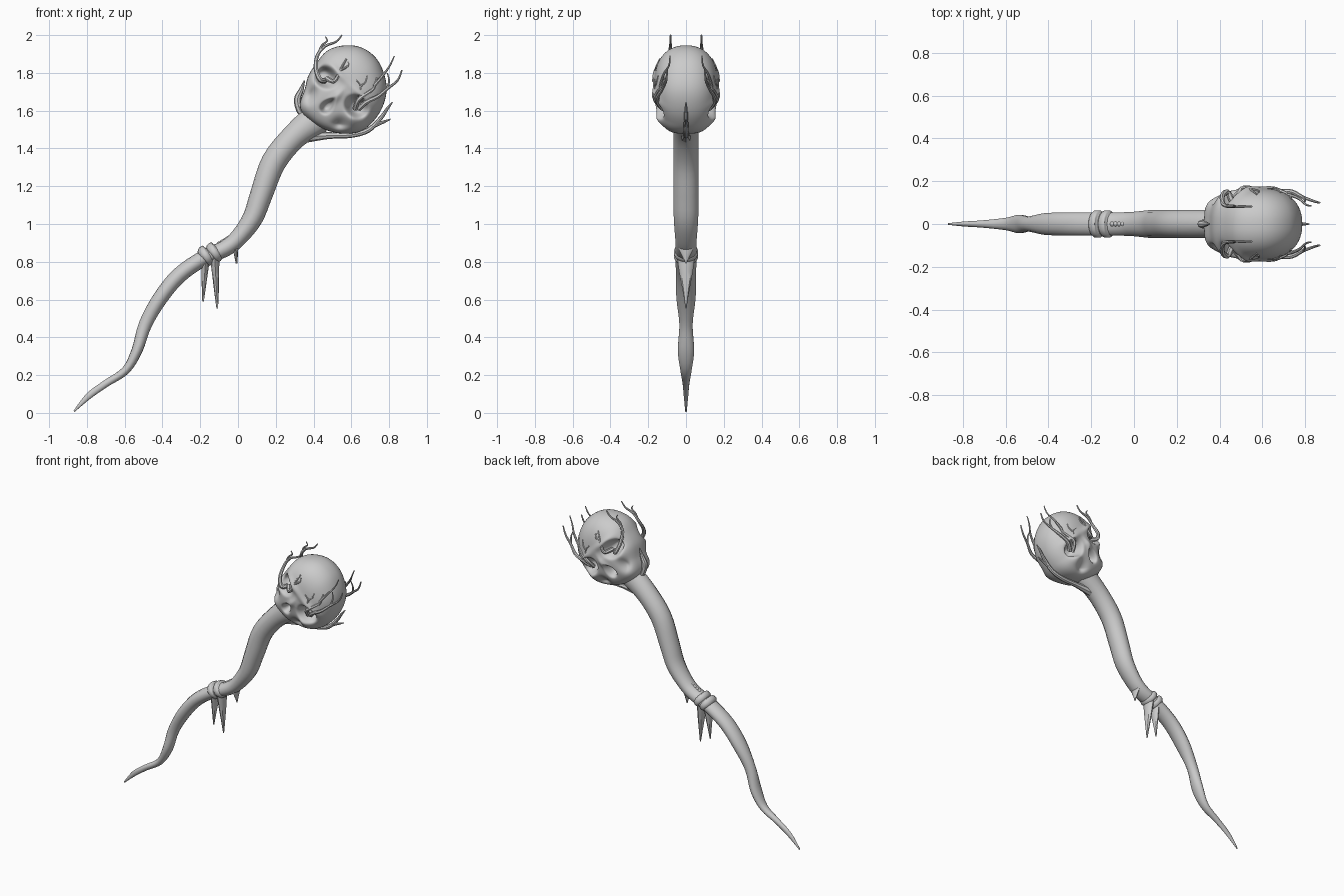
import bpy, bmesh, math
from mathutils import Vector

if "Cube" in bpy.data.objects:
    bpy.data.objects.remove(bpy.data.objects["Cube"])


def spline(pts, steps, closed=False):
    """Catmull-Rom interpolation of tuples of any length."""
    n, out = len(pts), []
    for i in range(n if closed else n - 1):
        ids = [i - 1, i, i + 1, i + 2]
        a, b, c, d = [pts[k % n] if closed else pts[max(0, min(n - 1, k))] for k in ids]
        for s in range(steps):
            t = s / steps
            out.append(tuple(0.5 * (2 * q + (r - p) * t + (2 * p - 5 * q + 4 * r - w) * t * t
                                    + (3 * q - p - 3 * r + w) * t ** 3)
                             for p, q, r, w in zip(a, b, c, d)))
    if not closed:
        out.append(tuple(pts[-1]))
    return out


def finish(name, bm, mirror=False, angle=40):
    bmesh.ops.recalc_face_normals(bm, faces=bm.faces)
    me = bpy.data.meshes.new(name)
    bm.to_mesh(me)
    bm.free()
    ob = bpy.data.objects.new(name, me)
    bpy.context.collection.objects.link(ob)
    bpy.ops.object.select_all(action='DESELECT')
    ob.select_set(True)
    bpy.context.view_layer.objects.active = ob
    bpy.ops.object.shade_smooth_by_angle(angle=math.radians(angle))
    if mirror:
        m = ob.modifiers.new("mirror", 'MIRROR')
        m.use_axis = (False, True, False)
        m.merge_threshold = 0.0005
    return ob


def tube(name, pts, sides=8, steps=4, mirror=False):
    """Tapered tube through (x, y, z, radius in plane, radius along y)."""
    pts = [p if len(p) == 5 else p + (p[3],) for p in pts]
    path = spline(pts, steps)
    bm, rings = bmesh.new(), []
    for i, p in enumerate(path):
        a, b = path[max(0, i - 1)], path[min(len(path) - 1, i + 1)]
        t = (Vector(b[:3]) - Vector(a[:3])).normalized()
        u = t.cross(Vector((0, 1, 0))).normalized()
        v = u.cross(t)
        rings.append([bm.verts.new(Vector(p[:3])
                      + u * max(p[3], .001) * math.cos(k * math.tau / sides)
                      + v * max(p[4], .001) * math.sin(k * math.tau / sides)) for k in range(sides)])
    for r, s in zip(rings, rings[1:]):
        for k in range(sides):
            j = (k + 1) % sides
            bm.faces.new((r[k], r[j], s[j], s[k]))
    bm.faces.new(rings[0])
    bm.faces.new(rings[-1])
    return finish(name, bm, mirror)


# Skull: a relief over a polar outline, mirrored so both sides carry a face
CX, CZ = 0.56, 1.71
RADII = [.227, .23, .24, .243, .235, .225, .203, .202, .208, .25, .24, .232, .232, .237, .228, .224]
SEG, RINGS = 128, 40
OUT = [r[0] for r in spline([(r,) for r in RADII], SEG // 16, True)]


def pit(a, b, ca, cb, ra, rb, sharp=4):
    d = math.hypot((a - ca) / ra, (b - cb) / rb)
    return math.exp(-d ** sharp)


def depth(x, z, carve=True):
    dx, dz = x - CX, z - CZ
    f = (math.atan2(dz, dx) / math.tau * SEG) % SEG
    i = int(f) % SEG
    rad = OUT[i] + (OUT[(i + 1) % SEG] - OUT[i]) * (f - int(f))
    t = min(1, math.hypot(dx, dz) / rad)
    a = (x - .545) * .73 - (z - 1.70) * .69      # across the face
    b = (x - .545) * .69 + (z - 1.70) * .72      # up the face
    low = max(0, min(1, (-b - .02) / .18))
    h = (.168 - .03 * low) * max(0, 1 - t ** (2.8 + 3 * low)) ** (.46 - .14 * low)
    if carve:
        k = min(1, (1 - t) * 5)
        for s in (-1, 1):
            h += k * (.014 * pit(a, b, s * .09, .062, .075, .022, 2)     # brow
                      + .014 * pit(a, b, s * .14, -.065, .04, .03, 2)    # cheekbone
                      - .085 * pit(a, b, s * .113, 0, .054, .046)        # eye socket
                      - .035 * pit(a, b, s * .115, -.135, .035, .04, 2)) # cheek hollow
        h += k * (.015 * pit(a, b, 0, -.035, .022, .05, 2)               # nose bridge
                  - .07 * pit(a, b, 0, -.10, .024 - .15 * min(.06, max(-.06, b + .1)), .04))
    return max(0, h)


bm = bmesh.new()
rings = []
for r in range(1, RINGS + 1):
    t = 1 - (1 - r / RINGS) ** 1.4
    row = []
    for k in range(SEG):
        ang = k * math.tau / SEG
        x, z = CX + OUT[k] * t * math.cos(ang), CZ + OUT[k] * t * math.sin(ang)
        row.append(bm.verts.new((x, 0 if r == RINGS else -depth(x, z), z)))
    rings.append(row)
mid = bm.verts.new((CX, -depth(CX, CZ), CZ))
for k in range(SEG):
    j = (k + 1) % SEG
    bm.faces.new((mid, rings[0][k], rings[0][j]))
    for p, q in zip(rings, rings[1:]):
        bm.faces.new((p[k], q[k], q[j], p[j]))
finish("skull", bm, mirror=True, angle=50)

# Winding handle
tube("handle", [
    (-.868, 0, .008, .004, .004), (-.79, 0, .09, .017, .012), (-.70, 0, .155, .019, .018),
    (-.595, 0, .225, .022, .03), (-.535, 0, .33, .029, .044), (-.49, 0, .47, .035, .036),
    (-.41, 0, .61, .040, .052), (-.31, 0, .73, .042, .055), (-.18, 0, .82, .042, .056),
    (-.07, 0, .87, .044, .056), (0, 0, .925, .046, .058), (.077, 0, 1.03, .054, .066),
    (.125, 0, 1.16, .060, .068), (.19, 0, 1.33, .066, .068), (.30, 0, 1.465, .068, .068),
    (.42, 0, 1.56, .085, .068)], sides=14)

# Knotted bands and hanging thorns on the grip
for i, (x, z) in enumerate([(-.17, .832), (-.125, .85)]):
    tube(f"band_{i + 1}", [(x - .022, 0, z - .012, .036, .05), (x - .01, 0, z - .004, .054, .064),
                           (x + .01, 0, z + .004, .054, .064), (x + .022, 0, z + .012, .036, .05)], 14, 3)
for i, (x, z, tx, tz, r) in enumerate([(-.168, .85, -.185, .59, .024), (-.125, .85, -.11, .552, .026),
                                       (-.015, .90, -.008, .79, .018)]):
    tube(f"thorn_{i + 1}", [(x, 0, z, r, .05), (x * .6 + tx * .4, 0, z * .65 + tz * .35, r * .75, .036),
                            (x * .2 + tx * .8, 0, z * .25 + tz * .75, r * .42, .014),
                            (tx, 0, tz, .004, .003)], 8, 3)

# Small ridge bumps along the top of the grip
bm = bmesh.new()
for i in range(7):
    s = i / 6
    new = bmesh.ops.create_icosphere(bm, subdivisions=2, radius=.013)["verts"]
    bmesh.ops.translate(bm, verts=new, vec=(-.10 + .10 * s, 0, .895 + .068 * s + .012 * s * s - .012 * s))
finish("ridge_bumps", bm)


def vine(name, pts, r0, r1):
    """Mirrored vine; (x, z) points cling to the skull, (x, y, z) points are free."""
    out = []
    for i, p in enumerate(pts):
        r = r0 + (r1 - r0) * i / (len(pts) - 1)
        out.append((p[0], -depth(p[0], p[1], False) - .002, p[1], r) if len(p) == 2 else p + (r,))
    tube(name, out, 7, 4, True)


# Vines growing out of the eye sockets
vine("brow_vine", [(.46, -.11, 1.76), (.435, -.148, 1.765), (.413, -.13, 1.82), (.42, -.09, 1.89),
                   (.46, -.083, 1.94), (.52, -.082, 1.965), (.55, -.082, 2.0)], .016, .004)
vine("brow_twig", [(.43, -.085, 1.91), (.445, -.083, 1.945), (.472, -.083, 1.97), (.462, -.083, 1.992)], .008, .003)
vine("forehead_vine", [(.47, -.12, 1.77), (.505, 1.755), (.53, 1.785), (.55, 1.83), (.575, 1.875)], .014, .004)
vine("forehead_twig", [(.545, 1.815), (.58, 1.835), (.582, 1.86)], .007, .003)
vine("temple_vine", [(.62, -.12, 1.61), (.64, 1.66), (.69, 1.695), (.72, 1.72), (.735, 1.775)], .015, .005)
vine("temple_twig", [(.64, 1.68), (.65, 1.73), (.625, 1.765)], .008, .003)
vine("temple_twig_upper", [(.65, 1.73), (.675, 1.75), (.685, 1.785)], .006, .003)
vine("side_vine", [(.64, -.12, 1.61), (.68, 1.645), (.74, -.15, 1.675), (.79, -.125, 1.715),
                   (.845, -.105, 1.76), (.868, -.10, 1.815)], .015, .004)
vine("side_twig", [(.72, 1.73), (.77, -.12, 1.79), (.805, -.09, 1.84), (.828, -.085, 1.89)], .009, .003)
vine("side_twig_lower", [(.79, -.125, 1.715), (.80, -.11, 1.76), (.79, -.10, 1.80)], .007, .003)

# Roots hugging the rim of the skull on the centre line
tube("under_root", [(.36, 0, 1.46, .03), (.48, 0, 1.468, .018), (.60, 0, 1.472, .016), (.69, 0, 1.497, .014),
                    (.755, 0, 1.56, .011), (.79, 0, 1.61, .008), (.818, 0, 1.645, .003)])
tube("under_twig", [(.72, 0, 1.52, .011), (.77, 0, 1.54, .008), (.808, 0, 1.555, .003)])
tube("chin_root", [(.37, 0, 1.56, .02), (.33, 0, 1.60, .02), (.315, 0, 1.66, .019),
                   (.335, 0, 1.71, .013), (.352, 0, 1.76, .003)])
